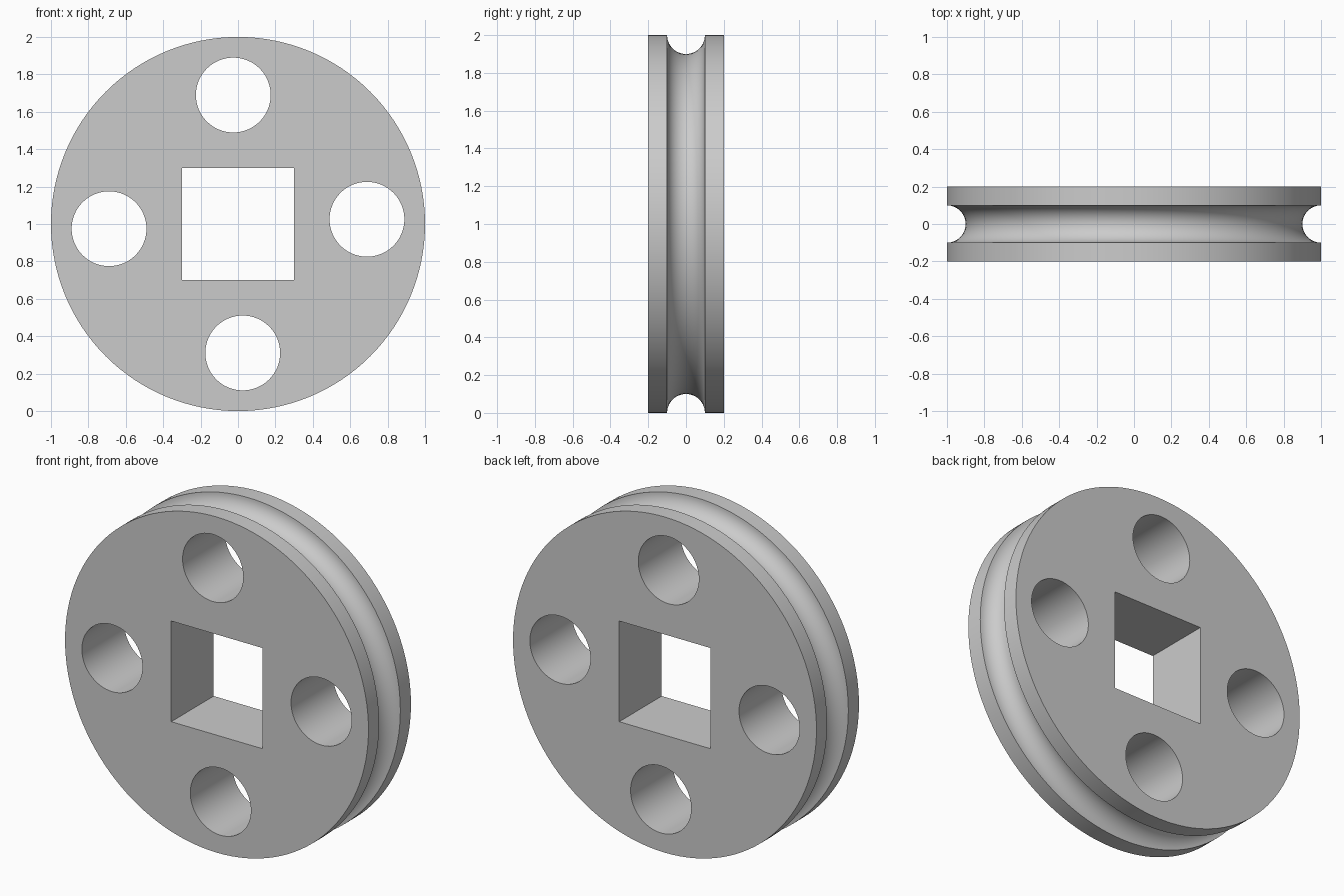
import bpy, bmesh, math
from mathutils import Matrix, Vector

cube = bpy.data.objects.get("Cube")
if cube:
    bpy.data.objects.remove(cube, do_unlink=True)

RADIUS, HALF_WIDTH, GROOVE = 1.0, 0.2, 0.1
HOLE_RADIUS, HOLE_ORBIT, HOLE_TURN = 0.2, 0.69, math.radians(2.1)
SQUARE = 0.6
CENTRE = Vector((0, 0, RADIUS))

grey = bpy.data.materials.new("plain_grey")
grey.use_nodes = True
colour = (0.6, 0.6, 0.6, 1)
grey.diffuse_color = colour
grey.node_tree.nodes["Principled BSDF"].inputs["Base Color"].default_value = colour


def add_object(name, bm):
    bmesh.ops.recalc_face_normals(bm, faces=bm.faces)
    mesh = bpy.data.meshes.new(name)
    bm.to_mesh(mesh)
    bm.free()
    mesh.materials.append(grey)
    obj = bpy.data.objects.new(name, mesh)
    bpy.context.collection.objects.link(obj)
    return obj


def lathe(name, profile, steps):
    """Turn a (radius, y) profile around the wheel axis and cap both sides."""
    bm = bmesh.new()
    rings = []
    for radius, y in profile:
        angles = [2 * math.pi * i / steps for i in range(steps)]
        rings.append([bm.verts.new(CENTRE + Vector((radius * math.cos(a), y, radius * math.sin(a))))
                      for a in angles])
    for low, high in zip(rings, rings[1:]):
        for i in range(steps):
            j = (i + 1) % steps
            bm.faces.new((low[i], low[j], high[j], high[i]))
    bm.faces.new(rings[0])
    bm.faces.new(rings[-1])
    return add_object(name, bm)


# Wheel disc with a half-round groove in its rim
groove = [(RADIUS - GROOVE * math.sin(math.pi * i / 24), -GROOVE * math.cos(math.pi * i / 24))
          for i in range(25)]
wheel = lathe("grooved_wheel", [(RADIUS, -HALF_WIDTH)] + groove + [(RADIUS, HALF_WIDTH)], 128)

# Cutters for the round holes and the square axle opening
bm = bmesh.new()
for i in range(4):
    a = HOLE_TURN + i * math.pi / 2
    place = Matrix.Translation(CENTRE + HOLE_ORBIT * Vector((math.cos(a), 0, math.sin(a))))
    bmesh.ops.create_cone(bm, cap_ends=True, segments=64, radius1=HOLE_RADIUS,
                          radius2=HOLE_RADIUS, depth=1,
                          matrix=place @ Matrix.Rotation(math.pi / 2, 4, "X"))
bmesh.ops.create_cube(bm, size=1, matrix=Matrix.Translation(CENTRE)
                      @ Matrix.Diagonal((SQUARE, 1, SQUARE, 1)))
cutter = add_object("hole_cutter", bm)
cutter.hide_render = True

cut = wheel.modifiers.new("cut_holes", "BOOLEAN")
cut.operation = "DIFFERENCE"
cut.solver = "EXACT"
cut.object = cutter

# Apply the cut, drop the cutter and smooth the curved walls
bpy.ops.object.select_all(action="DESELECT")
wheel.select_set(True)
bpy.context.view_layer.objects.active = wheel
bpy.ops.object.modifier_apply(modifier=cut.name)
bpy.data.objects.remove(cutter, do_unlink=True)
bpy.ops.object.shade_smooth_by_angle(angle=math.radians(30))
